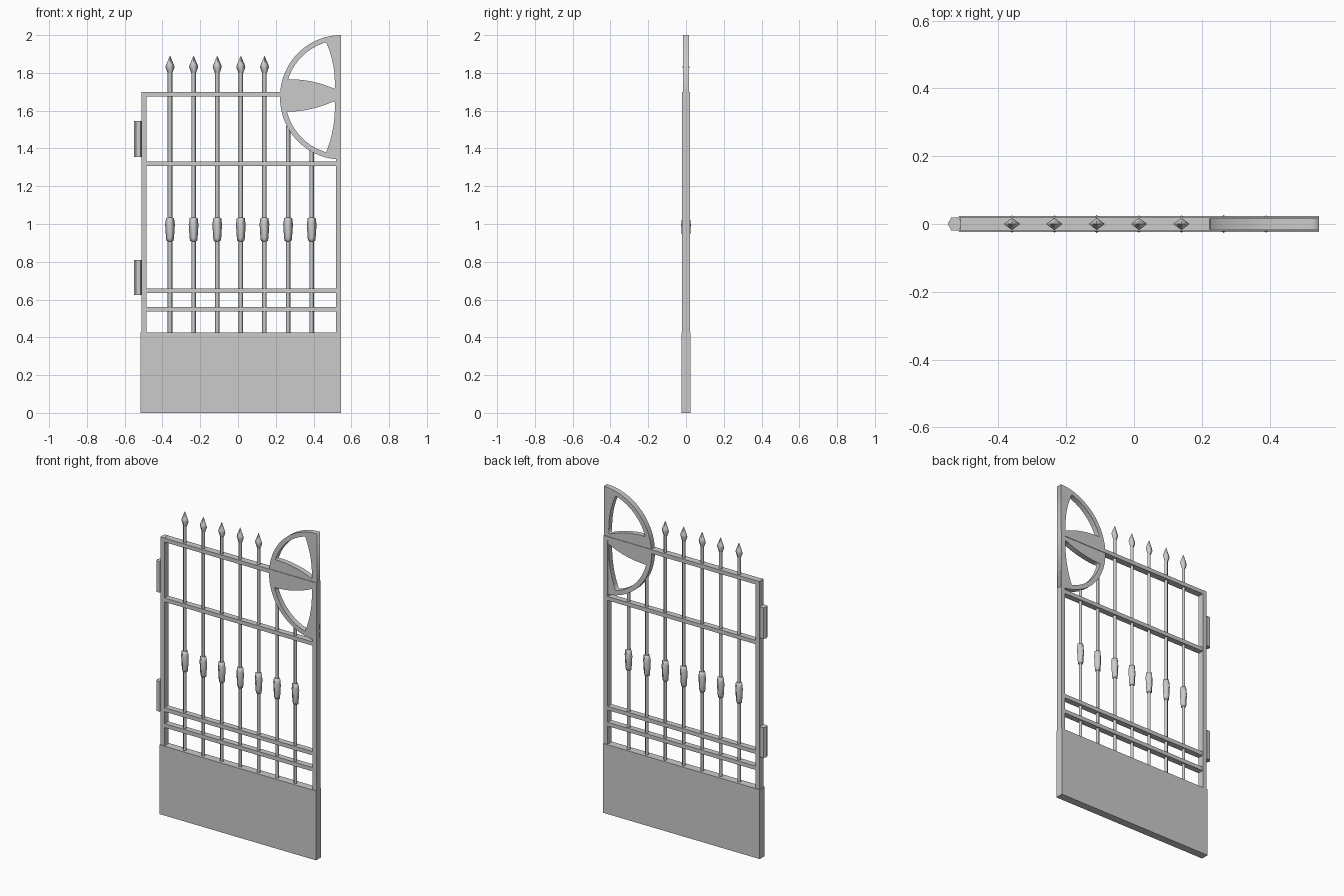
import bpy
import bmesh
from math import cos, sin, pi, asin, sqrt

if "Cube" in bpy.data.objects:
    bpy.data.objects.remove(bpy.data.objects["Cube"], do_unlink=True)

# One painted metal colour for the whole gate
metal = bpy.data.materials.new("grey_metal")
metal.use_nodes = True
GREY = (0.6, 0.6, 0.6, 1)
metal.diffuse_color = GREY
metal.node_tree.nodes["Principled BSDF"].inputs["Base Color"].default_value = GREY


def add_mesh(name, mesh):
    obj = bpy.data.objects.new(name, mesh)
    bpy.context.scene.collection.objects.link(obj)
    mesh.materials.clear()
    mesh.materials.append(metal)
    return obj


def box(name, x0, x1, z0, z1, half_depth):
    bm = bmesh.new()
    bmesh.ops.create_cube(bm, size=1)
    for v in bm.verts:
        v.co = (x1 if v.co.x > 0 else x0,
                half_depth if v.co.y > 0 else -half_depth,
                z1 if v.co.z > 0 else z0)
    mesh = bpy.data.meshes.new(name)
    bm.to_mesh(mesh)
    bm.free()
    return add_mesh(name, mesh)


def lathe(name, x, profile, sides, flatten=1.0, smooth=True):
    """Stack rings of (radius, height) with a vertex pointing along x."""
    bm = bmesh.new()
    rings = [[bm.verts.new((x + r * cos(2 * pi * i / sides),
                            flatten * r * sin(2 * pi * i / sides), z))
              for i in range(sides)] for r, z in profile]
    for low, high in zip(rings, rings[1:]):
        for i in range(sides):
            j = (i + 1) % sides
            bm.faces.new((low[i], low[j], high[j], high[i])).smooth = smooth
    bm.faces.new(rings[0][::-1])
    bm.faces.new(rings[-1])
    mesh = bpy.data.meshes.new(name)
    bm.to_mesh(mesh)
    bm.free()
    return add_mesh(name, mesh)


# Solid lower panel and frame
LEFT, RIGHT = -0.512, 0.546
box("lower_panel", -0.517, RIGHT, 0, 0.425, 0.024)
box("hinge_post", LEFT, LEFT + 0.027, 0.425, 1.70, 0.02)
box("latch_post", RIGHT - 0.027, RIGHT, 0.425, 1.70, 0.02)
for name, z, half_depth in (("lower_rail", 0.548, 0.018), ("second_rail", 0.646, 0.018),
                            ("upper_rail", 1.319, 0.018), ("top_rail", 1.687, 0.02)):
    box(name, LEFT + 0.026, RIGHT - 0.026, z - 0.012, z + 0.012, half_depth)

# Hexagonal hinges
for name, z0, z1 in (("lower_hinge", 0.625, 0.81), ("upper_hinge", 1.355, 1.545)):
    lathe(name, -0.528, [(0.022, z0), (0.022, z1)], 6, smooth=False)

# Arch plate: half ellipse with two curved windows
CX, CZ, RX, RZ = RIGHT, 1.671, 0.324, 0.329
IX, IZ = 0.296, 0.302


def bow(a, b, bulge, steps=8):
    """Curved line from a to b, pushed sideways by bulge at the middle."""
    dx, dz = b[0] - a[0], b[1] - a[1]
    length = sqrt(dx * dx + dz * dz)
    points = []
    for i in range(steps):
        t = i / steps
        push = 4 * bulge * t * (1 - t) / length
        points.append((a[0] + dx * t - dz * push, a[1] + dz * t + dx * push))
    return points


def window(side, corner, start):
    """Opening above (side 1) or below (side -1) the middle arm."""
    t0, t1 = asin(start / IZ), asin(0.291 / IZ)
    arc = [(-IX * cos(t0 + (t1 - t0) * i / 16), IZ * sin(t0 + (t1 - t0) * i / 16))
           for i in range(17)]
    hub = (-0.034, corner)
    loop = arc[:-1] + bow(arc[-1], hub, 0.015) + bow(hub, arc[0], -0.014)
    return [(CX + x, CZ + side * z) for x, z in loop]


outline = [(CX - RX * sin(pi * i / 48), CZ + RZ * cos(pi * i / 48)) for i in range(49)]
curve = bpy.data.curves.new("arch_outline", "CURVE")
curve.dimensions = "2D"
curve.fill_mode = "BOTH"
curve.extrude = 0.0165
for loop in (outline, window(1, 0.044, 0.095), window(-1, 0.019, 0.077)):
    spline = curve.splines.new("POLY")
    spline.points.add(len(loop) - 1)
    for point, (x, z) in zip(spline.points, loop):
        point.co = (x, z, 0, 1)
    spline.use_cyclic_u = True
helper = bpy.data.objects.new("arch_helper", curve)
bpy.context.scene.collection.objects.link(helper)
bpy.context.view_layer.update()
arch_mesh = bpy.data.meshes.new_from_object(
    helper.evaluated_get(bpy.context.evaluated_depsgraph_get()))
bpy.data.objects.remove(helper, do_unlink=True)
arch = add_mesh("arch_plate", arch_mesh)
arch.rotation_euler.x = pi / 2

# Pickets with collars; the first five carry spear tips
collar = [(0.012, 0.908), (0.019, 0.912), (0.021, 0.925), (0.026, 1.0),
          (0.023, 1.012), (0.022, 1.03), (0.012, 1.034)]
spear = [(0.011, 1.795), (0.024, 1.83), (0.021, 1.842), (0.001, 1.889)]
for i in range(7):
    x = -0.36 + 0.125 * i
    top = 1.80
    if i > 4:
        top = CZ - RZ * sqrt(1 - ((CX - x) / RX) ** 2) + 0.012
    lathe(f"picket_{i + 1}", x, [(0.012, 0.42), (0.012, top)], 4)
    lathe(f"collar_{i + 1}", x, collar, 4)
    if i < 5:
        lathe(f"spear_tip_{i + 1}", x, spear, 4, flatten=0.75)
